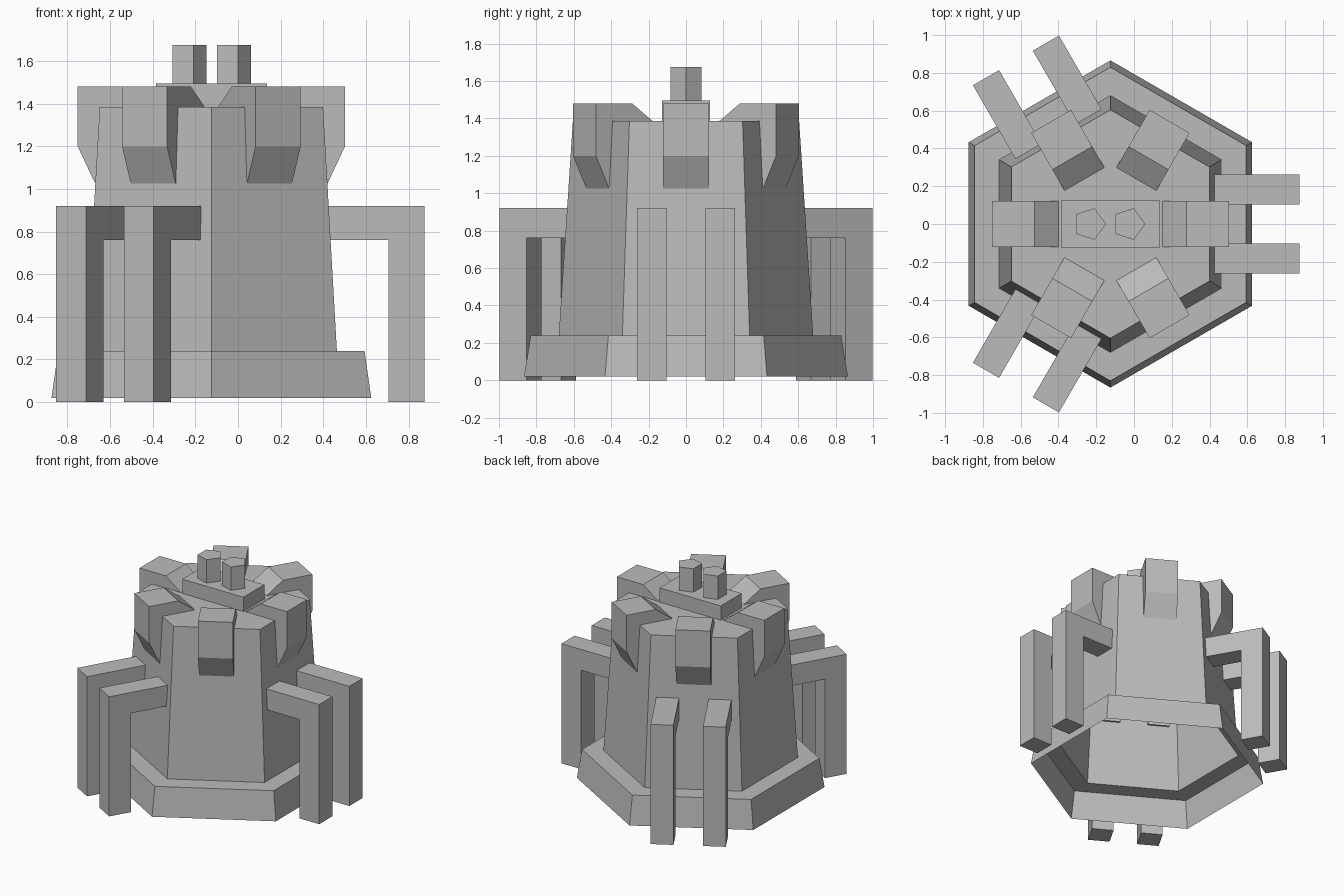
import bpy, bmesh, math
from mathutils import Matrix, Vector

if "Cube" in bpy.data.objects:
    bpy.data.objects.remove(bpy.data.objects["Cube"])

CX = -0.125  # tower axis

stone = bpy.data.materials.new("grey_stone")
stone.diffuse_color = (0.5, 0.5, 0.5, 1)
stone.use_nodes = True
stone.node_tree.nodes["Principled BSDF"].inputs["Base Color"].default_value = stone.diffuse_color


def finish(name, bm, recalc=True):
    if recalc:
        bmesh.ops.recalc_face_normals(bm, faces=bm.faces)
    me = bpy.data.meshes.new(name)
    bm.to_mesh(me)
    bm.free()
    me.materials.append(stone)
    ob = bpy.data.objects.new(name, me)
    bpy.context.collection.objects.link(ob)
    return ob


def rings(name, sides, start, levels, cx, close_bottom):
    """Stack of regular polygons (radius, z), capped on top."""
    bm = bmesh.new()
    loops = []
    for r, z in levels:
        loops.append([bm.verts.new((cx + r * math.cos(start + i * math.tau / sides),
                                    r * math.sin(start + i * math.tau / sides), z))
                      for i in range(sides)])
    for a, b in zip(loops, loops[1:]):
        for i in range(sides):
            j = (i + 1) % sides
            bm.faces.new((a[i], a[j], b[j], b[i]))
    bm.faces.new(loops[-1])
    if close_bottom:
        bm.faces.new(loops[0][::-1])
    return finish(name, bm, recalc=close_bottom)


def radial_slab(name, profile, y0, y1, angle):
    """Extrude a (radius, z) profile sideways, then turn it about the tower axis."""
    bm = bmesh.new()
    face = bm.faces.new([bm.verts.new((r, y0, z)) for r, z in profile])
    ext = bmesh.ops.extrude_face_region(bm, geom=[face])
    moved = [v for v in ext["geom"] if isinstance(v, bmesh.types.BMVert)]
    bmesh.ops.translate(bm, verts=moved, vec=Vector((0, y1 - y0, 0)))
    # restore the starting side if the extrusion consumed it
    bm.verts.ensure_lookup_table()
    holes = [e for e in bm.edges if e.is_boundary]
    if holes:
        bmesh.ops.holes_fill(bm, edges=holes, sides=0)
    bm.transform(Matrix.Translation((CX, 0, 0)) @ Matrix.Rotation(angle, 4, 'Z'))
    return finish(name, bm)


# Hollow hexagonal tower with a flared base, open underneath
rings("tower", 6, math.pi / 6,
      [(0.866, 0.02), (0.83, 0.24), (0.68, 0.24), (0.605, 1.385)], CX, False)

# Six battlements overhanging the tower walls
battlement = [(0.275, 1.385), (0.403, 1.48), (0.627, 1.48),
              (0.627, 1.2), (0.545, 1.025), (0.522, 1.385)]
for i in range(6):
    radial_slab(f"battlement_{i + 1}", battlement, -0.122, 0.122, i * math.pi / 3)

# Three pairs of bent legs
leg = [(0.545, 0.92), (1.0, 0.92), (1.0, 0), (0.832, 0), (0.832, 0.76), (0.545, 0.76)]
for i in range(3):
    for side, y0 in (("a", -0.263), ("b", 0.103)):
        radial_slab(f"leg_{i + 1}{side}", leg, y0, y0 + 0.16, i * math.tau / 3)

# Roof plate with two pentagonal chimneys
plate = [(-0.26, 1.385), (0.26, 1.385), (0.26, 1.495), (-0.26, 1.495)]
radial_slab("roof_plate", plate, -0.127, 0.127, 0)
for i, x in enumerate((-0.236, -0.028)):
    rings(f"chimney_{i + 1}", 5, 0, [(0.088, 1.495), (0.088, 1.675)], x, True)
